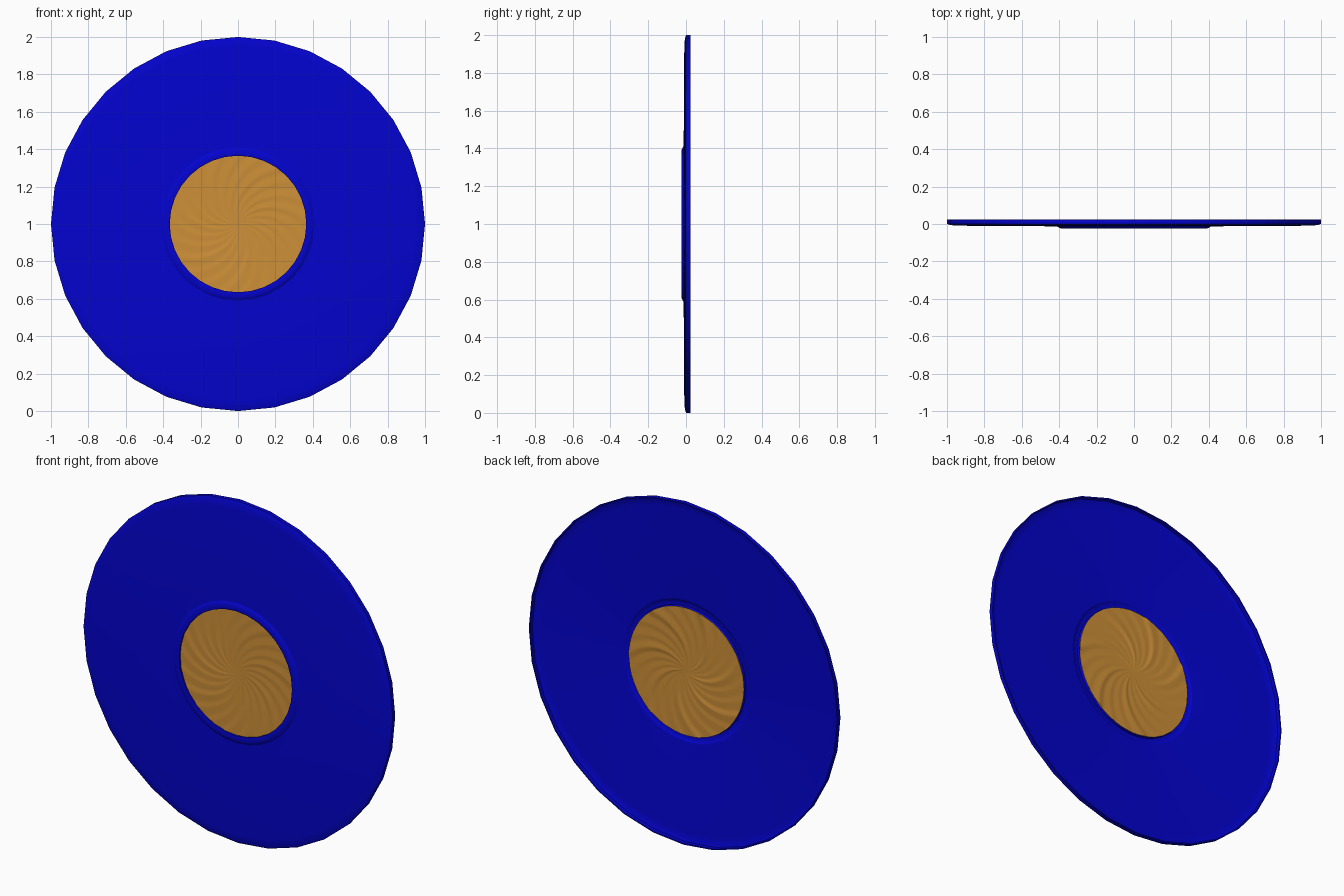
import bpy, bmesh, math

cube = bpy.data.objects.get("Cube")
if cube:
    bpy.data.objects.remove(cube, do_unlink=True)


def material(name, rgb):
    m = bpy.data.materials.new(name)
    m.use_nodes = True
    col = (*rgb, 1.0)
    m.diffuse_color = col
    m.node_tree.nodes["Principled BSDF"].inputs["Base Color"].default_value = col
    return m


blue = material("deep blue", (0.001, 0.001, 0.62))
gold = material("warm gold", (0.62, 0.28, 0.04))


def finish(bm, name, mat, angle):
    bmesh.ops.recalc_face_normals(bm, faces=bm.faces)
    me = bpy.data.meshes.new(name)
    bm.to_mesh(me)
    bm.free()
    ob = bpy.data.objects.new(name, me)
    bpy.context.collection.objects.link(ob)
    me.materials.append(mat)
    bpy.ops.object.select_all(action='DESELECT')
    ob.select_set(True)
    bpy.context.view_layer.objects.active = ob
    bpy.ops.object.shade_smooth_by_angle(angle=math.radians(angle))
    return ob


def polar(r, a, y):
    return (r * math.cos(a), y, 1 + r * math.sin(a))


# Outer ring: a thin dished shell, hollow at the back, as a closed
# (radius, depth) profile turned around the y axis
front_skin = [(0.365, -0.004), (0.365, -0.0225), (0.370, -0.024), (0.392, -0.023),
              (0.400, -0.020), (0.410, -0.014), (0.48, -0.012), (0.95, -0.009),
              (0.985, -0.005), (1.0, 0.001), (1.0, 0.0245)]
back_skin = [(0.993, 0.0245), (0.992, 0.003), (0.978, -0.003), (0.945, -0.006),
             (0.425, -0.009), (0.412, -0.011), (0.402, -0.017), (0.392, -0.0195),
             (0.376, -0.0195), (0.3735, -0.004)]
profile = front_skin + back_skin
SIDES = 32
bm = bmesh.new()
loops = [[bm.verts.new(polar(r, 2 * math.pi * i / SIDES, y)) for r, y in profile]
         for i in range(SIDES)]
n = len(profile)
for i in range(SIDES):
    a, b = loops[i], loops[(i + 1) % SIDES]
    for j in range(n):
        k = (j + 1) % n
        bm.faces.new((a[j], a[k], b[k], b[j]))
finish(bm, "outer_ring", blue, 20)

# Iris: overlapping spiral blades, each a shallow ramp ending in a small step
BLADES, RINGS, RADIUS, TWIST = 21, 16, 0.372, 0.95
ramp = [(0.0, 0.0), (0.15, 1.0), (0.38, 0.8), (0.70, 0.35)]


def iris_side(bm, base, out, deep):
    """One spiral face of the iris; every third step is deeper."""
    rows = []
    for q in range(1, RINGS + 1):
        r = RADIUS * q / RINGS
        row = []
        for b in range(BLADES):
            height = 0.0018 * (deep if b % 3 == 0 else 1) * min(1, r / 0.2)
            for frac, h in ramp:
                a = 2 * math.pi * (b + frac) / BLADES - TWIST * r / RADIUS
                row.append(bm.verts.new(polar(r, a, base + out * h * height)))
        rows.append(row)
    hub = bm.verts.new((0, base, 1))
    m = len(rows[0])
    for i in range(m):
        j = (i + 1) % m
        bm.faces.new((hub, rows[0][i], rows[0][j]))
        for lo, hi in zip(rows, rows[1:]):
            bm.faces.new((lo[i], hi[i], hi[j], lo[j]))
    return rows[-1]


bm = bmesh.new()
front = iris_side(bm, -0.011, -1, 1.4)
back = iris_side(bm, -0.0035, 1, 2.4)
for i in range(len(front)):
    j = (i + 1) % len(front)
    bm.faces.new((front[i], front[j], back[j], back[i]))
finish(bm, "spiral_iris", gold, 35)
